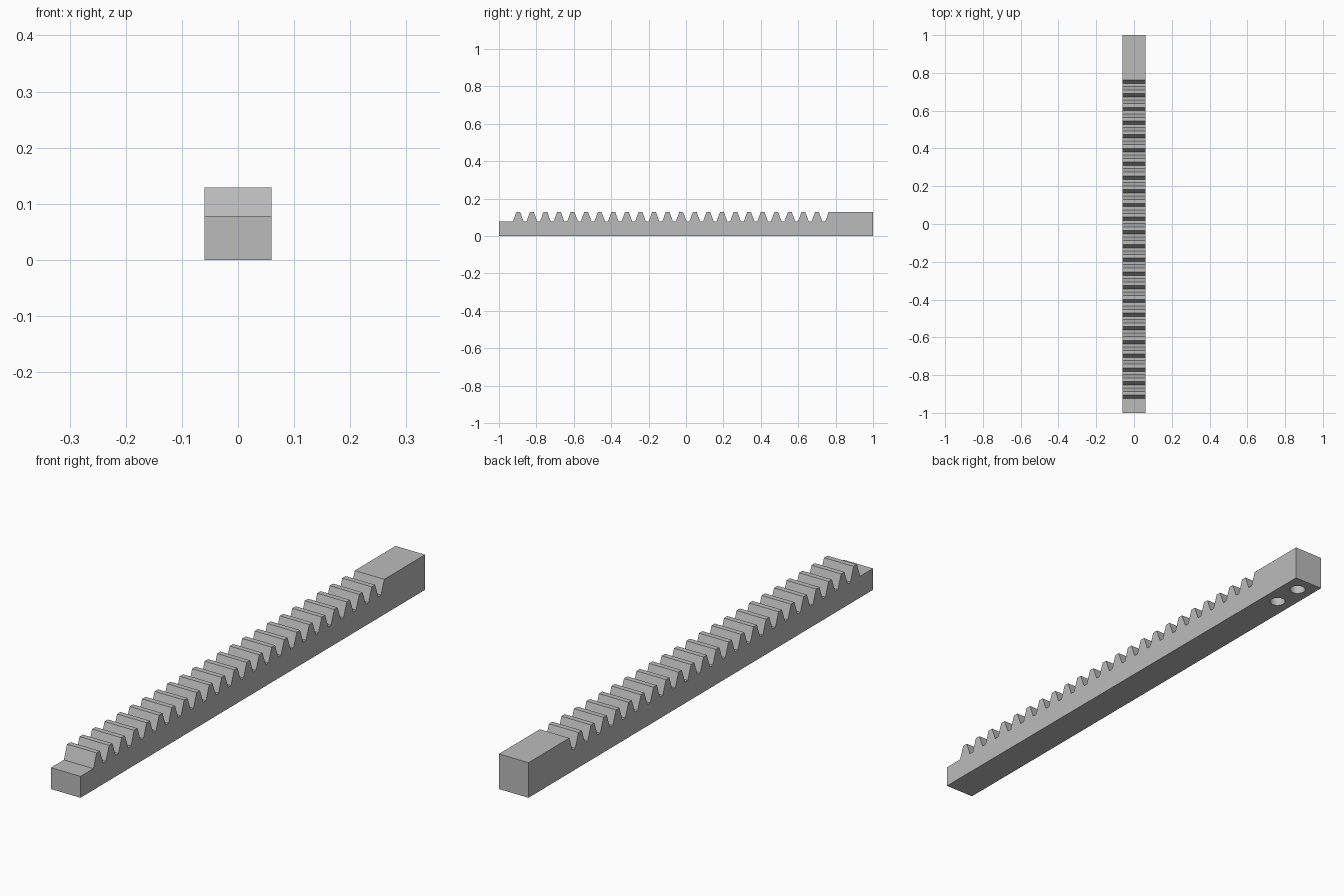
import bpy
import bmesh
import math

cube = bpy.data.objects.get("Cube")
if cube:
    bpy.data.objects.remove(cube, do_unlink=True)

HALF_WIDTH = 0.06
ROOT, TIP = 0.0785, 0.129
TEETH = 23
PITCH = 0.0726
FIRST = -0.925          # foot of the first tooth
FLANK = 0.0184          # horizontal run of a sloped flank
LAND = 0.0195           # flat tip of a tooth

steel = bpy.data.materials.new("grey_steel")
steel.use_nodes = True
grey = (0.5, 0.5, 0.5, 1)
steel.diffuse_color = grey
steel.node_tree.nodes["Principled BSDF"].inputs["Base Color"].default_value = grey


def add_object(name, bm):
    bmesh.ops.recalc_face_normals(bm, faces=bm.faces)
    mesh = bpy.data.meshes.new(name)
    bm.to_mesh(mesh)
    bm.free()
    mesh.materials.append(steel)
    obj = bpy.data.objects.new(name, mesh)
    bpy.context.collection.objects.link(obj)
    return obj


# Side profile: low front end, row of teeth, solid rear block
profile = [(-1, 0), (-1, ROOT)]
for i in range(TEETH):
    y = FIRST + i * PITCH
    profile += [(y, ROOT), (y + FLANK, TIP),
                (y + FLANK + LAND, TIP), (y + 2 * FLANK + LAND, ROOT)]
block = FIRST + TEETH * PITCH
profile += [(block, ROOT), (block + FLANK, TIP), (1, TIP), (1, 0)]

bm = bmesh.new()
side = bm.faces.new([bm.verts.new((-HALF_WIDTH, y, z)) for y, z in profile])
extruded = bmesh.ops.extrude_face_region(bm, geom=[side], use_keep_orig=True)
moved = [v for v in extruded["geom"] if isinstance(v, bmesh.types.BMVert)]
bmesh.ops.translate(bm, verts=moved, vec=(2 * HALF_WIDTH, 0, 0))
rack = add_object("gear_rack", bm)

# Blind mounting holes in the underside of the rear block
HOLE_RADIUS, HOLE_DEPTH = 0.028, 0.1
for name, y in (("rear_hole_cutter", 0.937), ("inner_hole_cutter", 0.822)):
    bm = bmesh.new()
    bmesh.ops.create_cone(bm, cap_ends=True, segments=32, radius1=HOLE_RADIUS,
                          radius2=HOLE_RADIUS, depth=2 * HOLE_DEPTH)
    bmesh.ops.translate(bm, verts=bm.verts, vec=(0, y, 0))
    cutter = add_object(name, bm)
    cutter.hide_render = True
    cut = rack.modifiers.new(name, 'BOOLEAN')
    cut.operation = 'DIFFERENCE'
    cut.solver = 'EXACT'
    cut.object = cutter

# Apply the cuts, then drop the cutters
bpy.context.view_layer.objects.active = rack
rack.select_set(True)
for cut in list(rack.modifiers):
    cutter = cut.object
    bpy.ops.object.modifier_apply(modifier=cut.name)
    bpy.data.objects.remove(cutter, do_unlink=True)

# Smooth hole walls, crisp edges elsewhere
bpy.ops.object.shade_smooth_by_angle(angle=math.radians(15))
